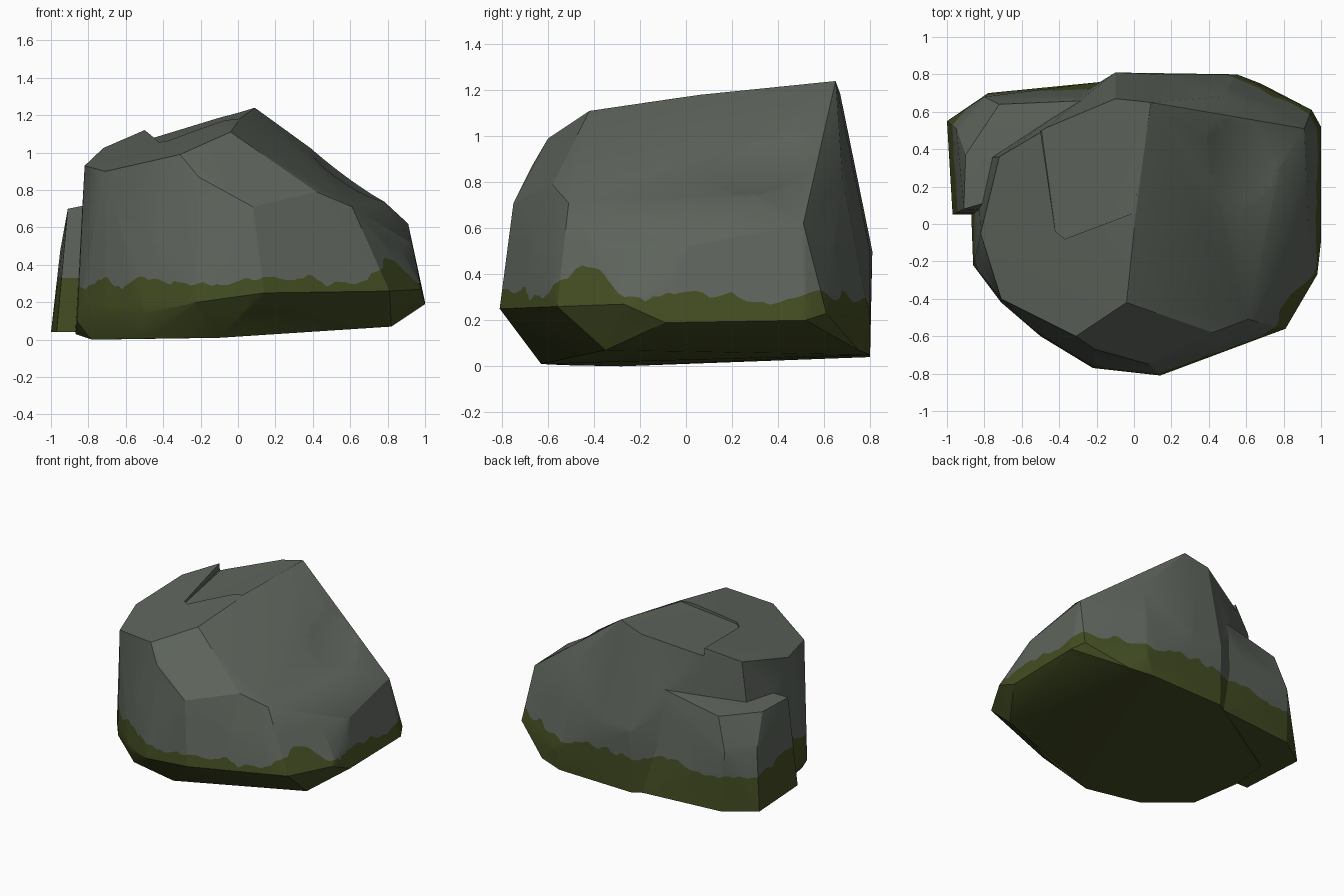
import bpy, bmesh, math
from mathutils import Vector, noise

if "Cube" in bpy.data.objects:
    bpy.data.objects.remove(bpy.data.objects["Cube"])


def material(name, rgb):
    m = bpy.data.materials.new(name)
    m.diffuse_color = (*rgb, 1)
    m.use_nodes = True
    m.node_tree.nodes["Principled BSDF"].inputs["Base Color"].default_value = m.diffuse_color
    return m


def hull(name, points):
    """Convex chunk of stone around a handful of corner points."""
    bm = bmesh.new()
    for p in points:
        bm.verts.new(p)
    res = bmesh.ops.convex_hull(bm, input=bm.verts)
    junk = {g for g in res["geom_interior"] + res["geom_unused"]
            if isinstance(g, bmesh.types.BMVert)}
    bmesh.ops.delete(bm, geom=list(junk), context='VERTS')
    bmesh.ops.recalc_face_normals(bm, faces=bm.faces)
    me = bpy.data.meshes.new(name)
    bm.to_mesh(me)
    bm.free()
    ob = bpy.data.objects.new(name, me)
    bpy.context.collection.objects.link(ob)
    return ob


def combine(ob, other, operation):
    """Boolean the other object into ob, then remove it."""
    mod = ob.modifiers.new("join", 'BOOLEAN')
    mod.operation, mod.object, mod.solver = operation, other, 'EXACT'
    bpy.context.view_layer.objects.active = ob
    bpy.ops.object.modifier_apply(modifier=mod.name)
    bpy.data.objects.remove(other)


# Main boulder: corner points ring by ring
base = [(-.87, .05, .03), (-.84, .35, .03), (-.78, -.28, 0), (-.5, -.53, .005),
        (-.1, -.63, .01), (.82, -.35, .07), (.68, .75, .07), (.5, .8, .05),
        (-.1, .8, .04)]
skirt = [(-.86, -.22, .1), (-.71, -.42, .11), (-.5, -.6, .14), (-.22, -.77, .2),
         (.14, -.81, .25), (.81, -.56, .26), (.98, -.27, .27), (1, -.09, .19),
         (1, .52, .2), (.95, .61, .23), (.55, .8, .2), (-.1, .81, .5), (.15, .8, .5)]
shoulder = [(.08, -.75, .71), (-.21, -.67, .87), (.42, -.58, .79), (.61, -.51, .71),
            (.91, .51, .62), (.93, 0, .52), (.78, .3, .74), (.48, .68, .82), (.36, .52, 1.03)]
rim = [(-.71, -.4, .9), (-.31, -.6, .99), (-.04, -.42, 1.11), (-.06, -.01, 1.17),
       (.01, .06, 1.18), (.09, .65, 1.24), (-.1, .66, 1.235), (-.5, .49, 1.12),
       (-.72, .36, 1.025), (-.82, -.05, .93)]
rock = hull("mossy_rock", base + skirt + shoulder + rim)

# Shallow stepped recess on the top
step = [(-.5, .5, 1.07), (-.42, -.04, 1.04), (-.37, -.08, 1.05), (.0, .06, 1.175),
        (.09, .65, 1.24), (.1, .9, 1.26), (-.55, .9, 1.085)]
combine(rock, hull("step_cutter", step + [(x, y, z + .3) for x, y, z in step]), 'DIFFERENCE')

# Gentle hollow worn into the right slope
out = Vector((.58, 0, .81))
bpy.ops.mesh.primitive_uv_sphere_add(segments=96, ring_count=64, radius=1,
                                     location=Vector((.55, .12, .89)) + out * .97)
hollow = bpy.context.object
hollow.scale.y = 1.7
combine(rock, hollow, 'DIFFERENCE')

# Low ledge on the back left side
ledge = [(-1, .55, .04), (-.97, .05, .04), (-.78, .7, .04), (-.17, .76, .04), (-.4, .05, .04),
         (-.91, .08, .7), (-.9, .37, .7), (-.72, .64, .72), (-.95, .51, .48), (-.8, .68, .48),
         (-.25, .66, .82), (-.5, .2, .78)]
combine(rock, hull("ledge", ledge), 'UNION')

rock.data.materials.clear()
rock.data.materials.append(material("grey stone", (.110, .128, .106)))
rock.data.materials.append(material("green moss", (.055, .073, .016)))


def moss_height(p):
    """Ragged upper edge of the moss, by direction around the rock."""
    a = math.atan2(p.y, p.x)
    d = Vector((math.cos(a), math.sin(a), .3))
    corner = .1 * math.exp(-((a + .5) / .16) ** 2)
    return .31 + corner + .05 * noise.noise(d * 3) + .045 * noise.noise(d * 9) \
        + .02 * noise.noise(d * 24)


# Slice the moss band into narrow strips, then cut along the ragged line
bm = bmesh.new()
bm.from_mesh(rock.data)


def slice_band(normal, co, band_only=True):
    faces = [f for f in bm.faces if not band_only or
             (max(v.co.z for v in f.verts) > .2 and f.calc_center_median().z < .5)]
    geom = faces + list({e for f in faces for e in f.edges}) + \
        list({v for f in faces for v in f.verts})
    bmesh.ops.bisect_plane(bm, geom=geom, dist=1e-5, plane_co=co, plane_no=normal)


for z in (.19, .52):
    slice_band((0, 0, 1), (0, 0, z), False)
for i in range(100):
    a = math.pi * (i + .37) / 100
    slice_band((math.sin(a), -math.cos(a), 0), (0, 0, 0))
bmesh.ops.triangulate(bm, faces=bm.faces)

level = {v: v.co.z - moss_height(v.co) for v in bm.verts}
line = set()
for e in list(bm.edges):
    a, b = e.verts
    if level[a] * level[b] < 0:
        line.add(bmesh.utils.edge_split(e, a, level[a] / (level[a] - level[b]))[1])
for f in list(bm.faces):
    cut = [v for v in f.verts if v in line]
    if len(cut) == 2:
        bmesh.utils.face_split(f, cut[0], cut[1])

# Moss below the line, bare stone above it
for f in bm.faces:
    f.material_index = int(sum(level.get(v, 0) for v in f.verts) < 0)
bm.to_mesh(rock.data)
bm.free()

bpy.ops.object.select_all(action='DESELECT')
rock.select_set(True)
bpy.context.view_layer.objects.active = rock
bpy.ops.object.shade_smooth_by_angle(angle=math.radians(27))
